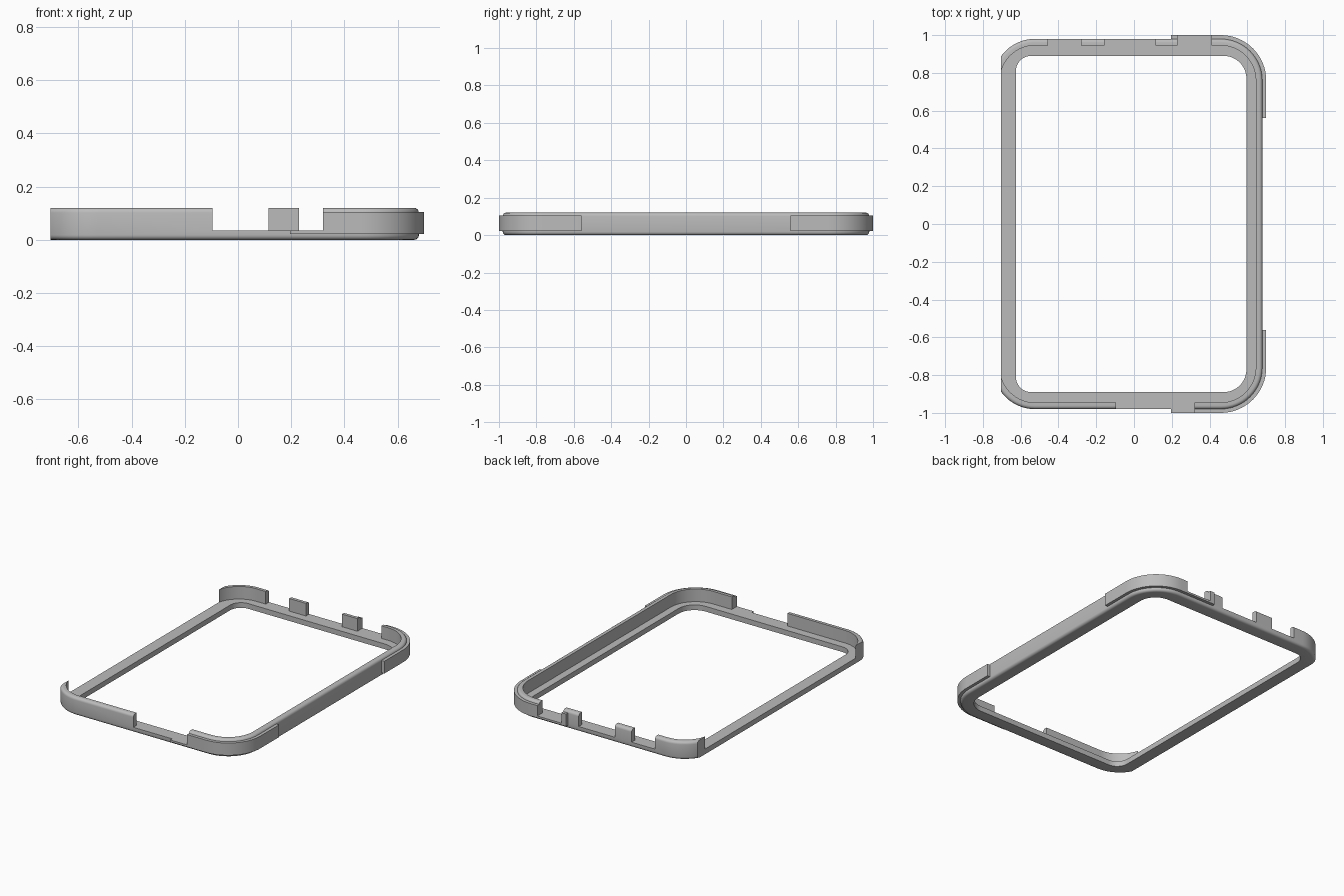
import bpy, bmesh
from math import sin, cos, pi

cube = bpy.data.objects.get("Cube")
if cube:
    bpy.data.objects.remove(cube)

grey = bpy.data.materials.new("plain grey")
grey.use_nodes = True
colour = (0.5, 0.5, 0.5, 1)
grey.diffuse_color = colour
grey.node_tree.nodes["Principled BSDF"].inputs["Base Color"].default_value = colour

ARC = 16       # segments per corner
FLOOR = 0.035  # top of the flat ledge
TOP = 0.12
FILLET = 0.018


def outline(left, right, half_y, r_left, r_right, z):
    """Rounded rectangle as a counter-clockwise list of points."""
    pts = []
    for i, (sx, sy) in enumerate([(1, 1), (-1, 1), (-1, -1), (1, -1)]):
        r = r_right if sx > 0 else r_left
        cx = right - r if sx > 0 else left + r
        cy = sy * (half_y - r)
        for k in range(ARC + 1):
            a = (i + k / ARC) * pi / 2
            pts.append((cx + r * cos(a), cy + r * sin(a), z))
    return pts


def inset(d, z):
    """Outer outline moved inwards by d."""
    return outline(-0.745 + d, 0.68 - d, 0.98 - d, 0.22 - d, 0.22 - d, z)


def opening(z):
    return outline(-0.625, 0.595, 0.89, 0.08, 0.12, z)


def ring(name, loops):
    """Join outlines one after another into a closed ring."""
    bm = bmesh.new()
    rows = [[bm.verts.new(p) for p in loop] for loop in loops]
    n = len(rows[0])
    for a, b in zip(rows, rows[1:] + rows[:1]):
        for i in range(n):
            j = (i + 1) % n
            bm.faces.new((a[i], a[j], b[j], b[i]))
    bmesh.ops.recalc_face_normals(bm, faces=bm.faces)
    mesh = bpy.data.meshes.new(name)
    bm.to_mesh(mesh)
    bm.free()
    mesh.materials.append(grey)
    obj = bpy.data.objects.new(name, mesh)
    bpy.context.collection.objects.link(obj)
    return obj


def cut(obj, x0, x1, y0, y1, z0=-0.5, z1=0.5):
    """Cut a box-shaped region out of the object."""
    bpy.ops.mesh.primitive_cube_add(
        size=1, location=((x0 + x1) / 2, (y0 + y1) / 2, (z0 + z1) / 2))
    box = bpy.context.object
    box.scale = (x1 - x0, y1 - y0, z1 - z0)
    box.hide_render = True
    mod = obj.modifiers.new("cut", "BOOLEAN")
    mod.operation = "DIFFERENCE"
    mod.solver = "EXACT"
    mod.object = box
    bpy.context.view_layer.objects.active = obj
    bpy.ops.object.modifier_apply(modifier=mod.name)
    bpy.data.objects.remove(box)


def cut_gaps(obj):
    """Openings in the front and back walls, down to the ledge."""
    cut(obj, -0.095, 0.32, -1.2, -0.8, FLOOR)
    for x0, x1 in [(-0.455, -0.28), (-0.155, 0.115), (0.23, 0.41)]:
        cut(obj, x0, x1, 0.8, 1.2, FLOOR)


def smooth(obj):
    bpy.ops.object.select_all(action="DESELECT")
    obj.select_set(True)
    bpy.context.view_layer.objects.active = obj
    bpy.ops.object.shade_smooth_by_angle(angle=pi / 6)


# Frame: flat ledge with a raised wall, rounded along its outer edges
steps = [k * pi / 8 for k in range(5)]
bottom = [inset(FILLET * (1 - sin(a)), FILLET * (1 - cos(a))) for a in steps]
top = [inset(FILLET * (1 - cos(a)), TOP - FILLET * (1 - sin(a))) for a in steps]
frame = ring("frame", [opening(0)] + bottom + top
             + [inset(0.035, TOP), inset(0.035, FLOOR), opening(FLOOR)])
cut(frame, -1, -0.705, -1.2, 1.2)  # open left side
cut_gaps(frame)
smooth(frame)

# Raised bumpers wrapping the two corners on the closed side
bumper = ring("corner_bumpers", [inset(0.004, 0.022), inset(-0.02, 0.022),
                                 inset(-0.02, 0.105), inset(0.004, 0.105)])
cut(bumper, -1, 0.195, -1.2, 1.2)
cut(bumper, 0.5, 0.9, -0.56, 0.56)
cut_gaps(bumper)
smooth(bumper)
